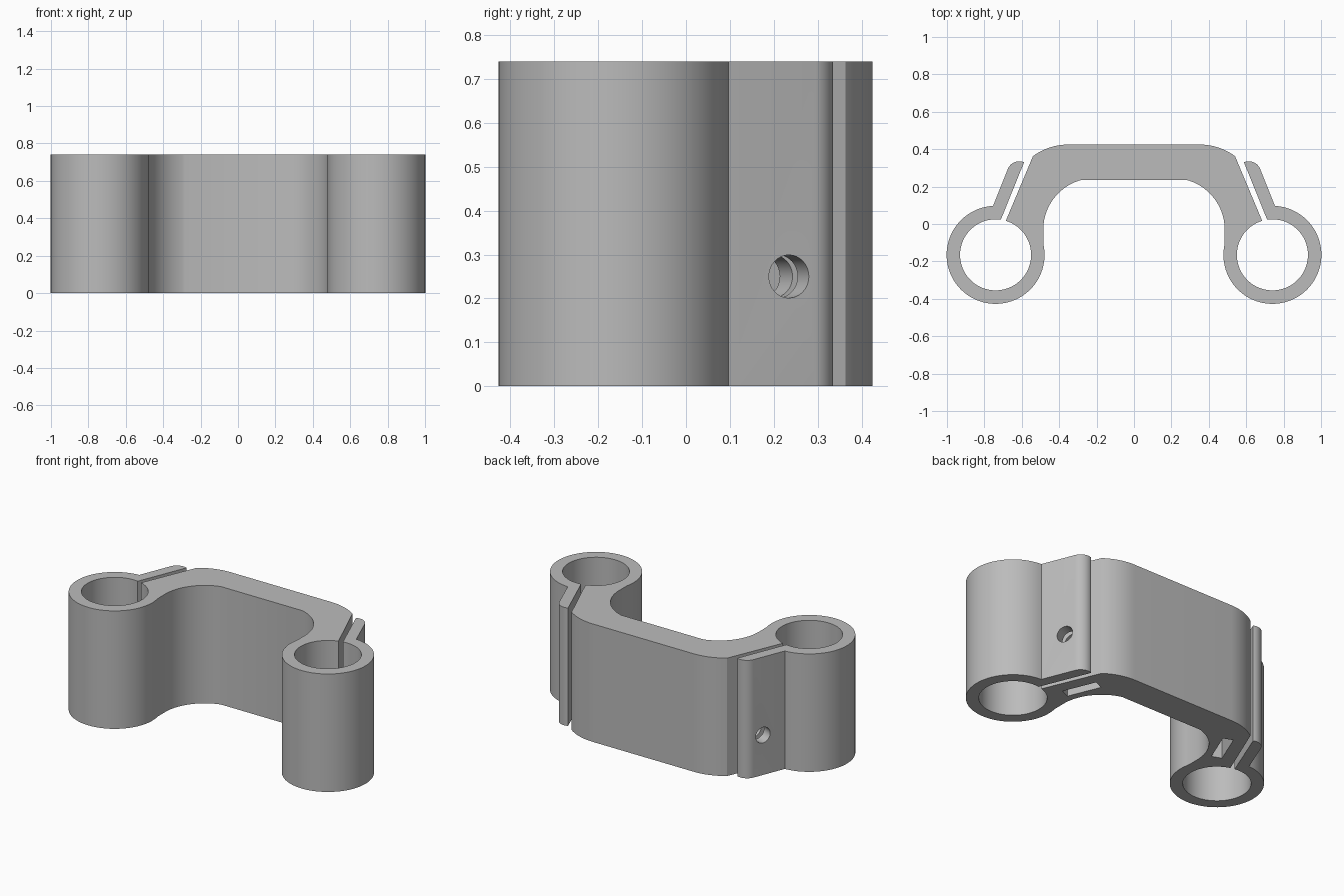
import bpy
import bmesh
from math import cos, sin, radians
from mathutils import Matrix

cube = bpy.data.objects.get("Cube")
if cube:
    bpy.data.objects.remove(cube, do_unlink=True)

HEIGHT = 0.74
RING = (0.74, -0.165)
SLIT_ANGLE = radians(22.5)
NORMAL = (cos(SLIT_ANGLE), sin(SLIT_ANGLE))

grey = bpy.data.materials.new("plain grey")
grey.use_nodes = True
COLOUR = (0.5, 0.5, 0.5, 1)
grey.diffuse_color = COLOUR
grey.node_tree.nodes["Principled BSDF"].inputs["Base Color"].default_value = COLOUR


def arc(centre, radius, start, end, steps):
    angles = [radians(start + (end - start) * i / steps) for i in range(steps + 1)]
    return [(centre[0] + radius * cos(a), centre[1] + radius * sin(a)) for a in angles]


def make_object(name, bm):
    bmesh.ops.recalc_face_normals(bm, faces=bm.faces[:])
    mesh = bpy.data.meshes.new(name)
    bm.to_mesh(mesh)
    bm.free()
    mesh.materials.append(grey)
    obj = bpy.data.objects.new(name, mesh)
    bpy.context.collection.objects.link(obj)
    return obj


# Half outline: bridge shoulder, bore, clamp arm, outer ring, inner curve
half = arc((0.35, 0.103), 0.322, 90, 53.8, 10)
half += arc(RING, 0.19, 106.7, 458.5, 72)
half += arc((0.613, 0.269), 0.0665, 112.5, 22.5, 10)
half += arc(RING, 0.262, 87, -193, 64)
half += arc((0.21, -0.03), 0.275, 0, 74.6, 20)
outline = half + [(-x, y) for x, y in reversed(half)]

# Twin clamp bracket
bm = bmesh.new()
face = bm.faces.new([bm.verts.new((x, y, 0)) for x, y in outline])
grown = bmesh.ops.extrude_face_region(bm, geom=[face])
top = [v for v in grown["geom"] if isinstance(v, bmesh.types.BMVert)]
bmesh.ops.translate(bm, verts=top, vec=(0, 0, HEIGHT))
bracket = make_object("clamp_bracket", bm)

HOLE = (0.70, 0.235, 0.25)


def inward(side, depth):
    return Matrix.Translation((side * (HOLE[0] - depth * NORMAL[0]),
                               HOLE[1] - depth * NORMAL[1], HOLE[2]))


cutters = []
for side in (1, -1):
    turn = Matrix.Rotation(side * SLIT_ANGLE, 4, 'Z')
    # Bolt hole through the arm into the body
    bm = bmesh.new()
    bmesh.ops.create_cone(bm, cap_ends=True, segments=32, radius1=0.049,
                          radius2=0.049, depth=0.3,
                          matrix=inward(side, 0.05) @ turn @ Matrix.Rotation(radians(90), 4, 'Y'))
    cutters.append(make_object("bolt_hole_cutter", bm))
    # Nut pocket open at the underside
    bm = bmesh.new()
    bmesh.ops.create_cube(bm, size=1, matrix=inward(side, 0.205) @ turn
                          @ Matrix.Translation((0, 0, -0.1))
                          @ Matrix.Diagonal((0.062, 0.21, 0.4, 1)))
    cutters.append(make_object("nut_pocket_cutter", bm))

bpy.ops.object.select_all(action='DESELECT')
bpy.context.view_layer.objects.active = bracket
bracket.select_set(True)
for cutter in cutters:
    mod = bracket.modifiers.new("cut", 'BOOLEAN')
    mod.operation = 'DIFFERENCE'
    mod.solver = 'EXACT'
    mod.object = cutter
    bpy.ops.object.modifier_apply(modifier=mod.name)
    bpy.data.objects.remove(cutter, do_unlink=True)

bpy.ops.object.shade_smooth_by_angle(angle=radians(20))
